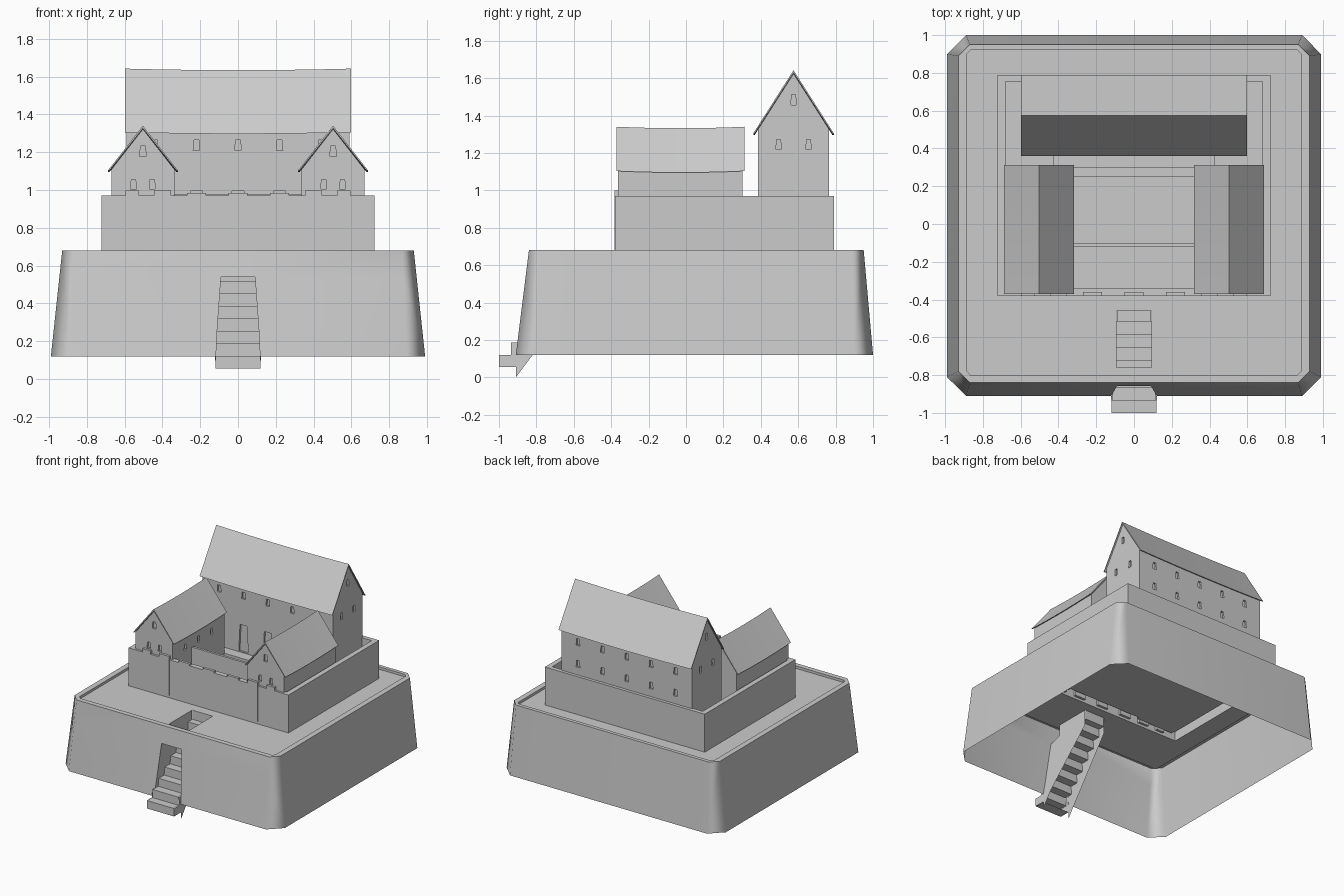
import bpy, bmesh, math
from mathutils import Vector, Matrix

if "Cube" in bpy.data.objects:
    bpy.data.objects.remove(bpy.data.objects["Cube"])


def add_object(name, bm, normals=True):
    if normals:
        bmesh.ops.recalc_face_normals(bm, faces=bm.faces[:])
    me = bpy.data.meshes.new(name)
    bm.to_mesh(me)
    bm.free()
    ob = bpy.data.objects.new(name, me)
    bpy.context.collection.objects.link(ob)
    return ob


def activate(ob):
    bpy.ops.object.select_all(action='DESELECT')
    ob.select_set(True)
    bpy.context.view_layer.objects.active = ob


def box(name, x0, x1, y0, y1, z0, z1):
    bm = bmesh.new()
    bmesh.ops.create_cube(bm, size=1)
    for v in bm.verts:
        v.co = ((x0 + x1) / 2 + v.co.x * (x1 - x0),
                (y0 + y1) / 2 + v.co.y * (y1 - y0),
                (z0 + z1) / 2 + v.co.z * (z1 - z0))
    return add_object(name, bm)


# Terraced base: one continuous shell lofted through rectangular rings
def ring(x, y0, y1, z, c):
    return [Vector(p) for p in (
        (-x + c, y0, z), (x - c, y0, z), (x, y0 + c, z), (x, y1 - c, z),
        (x - c, y1, z), (-x + c, y1, z), (-x, y1 - c, z), (-x, y0 + c, z))]


FLOOR, COURT = 0.66, 0.70
rings = [ring(0.99, -0.91, 1.0, 0.12, 0.10), ring(0.93, -0.84, 0.95, 0.68, 0.06),
         ring(0.885, -0.80, 0.92, 0.68, 0.02), ring(0.885, -0.80, 0.92, FLOOR, 0.02),
         ring(0.722, -0.38, 0.79, FLOOR, 0), ring(0.722, -0.38, 0.79, 0.97, 0),
         ring(0.68, -0.34, 0.755, 0.97, 0), ring(0.68, -0.34, 0.755, COURT, 0)]
bm = bmesh.new()
loops = [[bm.verts.new(p) for p in r] for r in rings]
for a, b in zip(loops, loops[1:]):
    for i in range(8):
        j = (i + 1) % 8
        bm.faces.new((a[i], a[j], b[j], b[i]))
bm.faces.new(loops[-1])
bmesh.ops.remove_doubles(bm, verts=bm.verts[:], dist=0.0005)


def half_width(z):
    return 0.12 - 0.03 * min(max((z - 0.12) / 0.42, 0), 1)


def cut_hole(on_face, planes):
    for co, no in planes:
        fs = [f for f in bm.faces if on_face(f)]
        es = {e for f in fs for e in f.edges}
        vs = {v for f in fs for v in f.verts}
        bmesh.ops.bisect_plane(bm, geom=fs + list(es) + list(vs), dist=1e-5,
                               plane_co=co, plane_no=no)
    hole = [f for f in bm.faces if on_face(f) and all(
        (f.calc_center_median() - Vector(co)).dot(Vector(no)) < 0 for co, no in planes)]
    bmesh.ops.delete(bm, geom=hole, context='FACES_ONLY')


# Gate in the front wall and stair well in the terrace
cut_hole(lambda f: f.calc_center_median().y < -0.82 and f.normal.y < -0.9 and abs(f.normal.x) < 0.1,
         [((0.12, 0, 0.12), (0.42, 0, 0.03)), ((-0.12, 0, 0.12), (-0.42, 0, 0.03)),
          ((0, 0, 0.54), (0, 0, 1))])
cut_hole(lambda f: f.normal.z > 0.9 and f.calc_center_median().y < -0.4
         and abs(f.calc_center_median().z - FLOOR) < 0.001,
         [((0.093, 0, 0), (1, 0, 0)), ((-0.093, 0, 0), (-1, 0, 0)),
          ((0, -0.76, 0), (0, -1, 0)), ((0, -0.46, 0), (0, 1, 0))])
base = add_object("terraced_base", bm, False)
activate(base)
bpy.ops.object.shade_smooth_by_angle(angle=math.radians(55))
wn = base.modifiers.new("normals", 'WEIGHTED_NORMAL')
wn.keep_sharp = True

# Entrance stairs: treads, risers and side walls
bm = bmesh.new()


def strip(points):
    rows = [[bm.verts.new((s * half_width(z), y, z)) for s in (-1, 1)] for y, z in points]
    for a, b in zip(rows, rows[1:]):
        bm.faces.new((a[0], a[1], b[1], b[0]))


steps = [(-0.91, 0.055), (-1.0, 0.055)]
for k in range(8):
    z = 0.12 + 0.0665 * k
    steps.append((steps[-1][0], z))
    steps.append((-0.935 + 0.07 * k if k < 7 else -0.46, z))
steps.append((-0.46, FLOOR))
strip(steps)
strip([(-0.857, 0.54), (-0.76, 0.57), (-0.76, FLOOR)])
side = [(-0.91, 0), (-0.91, 0.055), (-1, 0.055), (-1, 0.12), (-0.935, 0.12), (-0.935, 0.186),
        (-0.9, 0.186), (-0.857, 0.54), (-0.76, 0.57), (-0.76, FLOOR), (-0.46, FLOOR),
        (-0.46, 0.53), (-0.82, 0.12)]
for s in (-1, 1):
    bm.faces.new([bm.verts.new((s * (half_width(z) + 0.003), y, z)) for y, z in side])
add_object("entrance_stairs", bm, False)


# Gabled house: length runs along local x; openings are (side, offset, z, width, height)
def house(name, cx, cy, turn, length, half, roof_half, eave, ridge, openings):
    place = Matrix.Translation((cx, cy, 0)) @ Matrix.Rotation(turn, 4, 'Z')
    slope = (ridge - eave) / roof_half
    top = ridge - 0.018
    wall = top - slope * half
    bm = bmesh.new()
    prof = [(-half, COURT + 0.001), (half, COURT + 0.001), (half, wall), (0, top), (-half, wall)]
    f = bm.faces.new([bm.verts.new((-length / 2, y, z)) for y, z in prof])
    ext = bmesh.ops.extrude_face_region(bm, geom=[f])
    bmesh.ops.translate(bm, vec=(length, 0, 0),
                        verts=[v for v in ext["geom"] if isinstance(v, bmesh.types.BMVert)])
    walls = add_object(name + "_walls", bm)

    # recessed windows and doors with slightly narrowed tops
    bm = bmesh.new()
    angle = {"front": 0, "right": 90, "back": 180, "left": 270}
    for where, u, z, w, h in openings:
        depth = half if where in ("front", "back") else length / 2
        rot = Matrix.Rotation(math.radians(angle[where]), 4, 'Z')
        for v in bmesh.ops.create_cube(bm, size=1)["verts"]:
            k = 0.75 if v.co.z > 0 else 1
            v.co = rot @ Vector((u + v.co.x * w * k, -depth + v.co.y * 0.03, z + v.co.z * h))
    cutter = add_object(name + "_cutter", bm)
    cutter.hide_render = True
    mod = walls.modifiers.new("openings", 'BOOLEAN')
    mod.operation = 'DIFFERENCE'
    mod.solver = 'EXACT'
    mod.object = cutter
    activate(walls)
    bpy.ops.object.modifier_apply(modifier=mod.name)
    bpy.data.objects.remove(cutter)
    walls.matrix_world = place

    # thin roof with a slight sag
    bm = bmesh.new()
    n, rl = 8, length + 0.018
    rows = []
    for i in range(n + 1):
        t = 2 * i / n - 1
        sag = -0.008 * (1 - t * t)
        rows.append([bm.verts.new((t * rl / 2, y, z + sag)) for y, z in (
            (-roof_half, eave), (0, ridge), (roof_half, eave),
            (roof_half - 0.008, eave), (0, ridge - 0.014), (-roof_half + 0.008, eave))])
    for a, b in zip(rows, rows[1:]):
        for i in range(6):
            j = (i + 1) % 6
            bm.faces.new((a[i], a[j], b[j], b[i]))
    for r in (rows[0], rows[-1]):
        bm.faces.new((r[0], r[1], r[4], r[5]))
        bm.faces.new((r[1], r[2], r[3], r[4]))
    roof = add_object(name + "_roof", bm)
    roof.matrix_world = place
    activate(roof)
    bpy.ops.object.shade_smooth_by_angle(angle=math.radians(25))


# Main hall across the back
W, H = 0.034, 0.055
cols = [-0.44, -0.22, 0, 0.22, 0.44]
hall = [("front", x, 1.237, W, H) for x in cols]
hall += [("back", x, z, W, H) for x in cols for z in (1.237, 1.06)]
hall += [("front", x, 0.885, 0.085, 0.22) for x in (-0.22, 0, 0.22)]
for s in ("left", "right"):
    hall += [(s, 0, 1.485, 0.028, H), (s, -0.08, 1.245, 0.028, H), (s, 0.08, 1.245, 0.028, H)]
house("main_hall", 0, 0.575, 0, 1.18, 0.19, 0.215, 1.305, 1.642, hall)

# Two side wings facing the courtyard
for name, sx, inner in (("left_wing", -1, "front"), ("right_wing", 1, "back")):
    wins = [("left", 0, 1.205, W, H), ("left", -0.05, 1.03, 0.03, 0.05), ("left", 0.05, 1.03, 0.03, 0.05)]
    wins += [(inner, u, 1.01, 0.03, 0.05) for u in (-0.17, 0, 0.17)]
    house(name, sx * 0.503, -0.03, math.pi / 2, 0.665, 0.167, 0.185, 1.103, 1.34, wins)

# Courtyard details: low wall, porch and step
box("courtyard_low_wall", -0.335, 0.335, -0.12, -0.10, COURT + 0.001, 0.98)
box("porch_floor", -0.43, 0.43, 0.30, 0.384, COURT + 0.001, 0.77)
box("porch_step", -0.335, 0.335, 0.25, 0.30, COURT + 0.001, 0.735)

# Shallow raised panels along the front parapet
for i, (x, w, top) in enumerate(((-0.56, 0.07, 0.998), (-0.40, 0.09, 0.998), (-0.22, 0.10, 0.985),
                                 (0, 0.10, 0.985), (0.22, 0.10, 0.985),
                                 (0.40, 0.09, 0.998), (0.56, 0.07, 0.998))):
    box(f"parapet_panel_{i + 1}", x - w / 2, x + w / 2, -0.3815, -0.36, 0.68, top)
